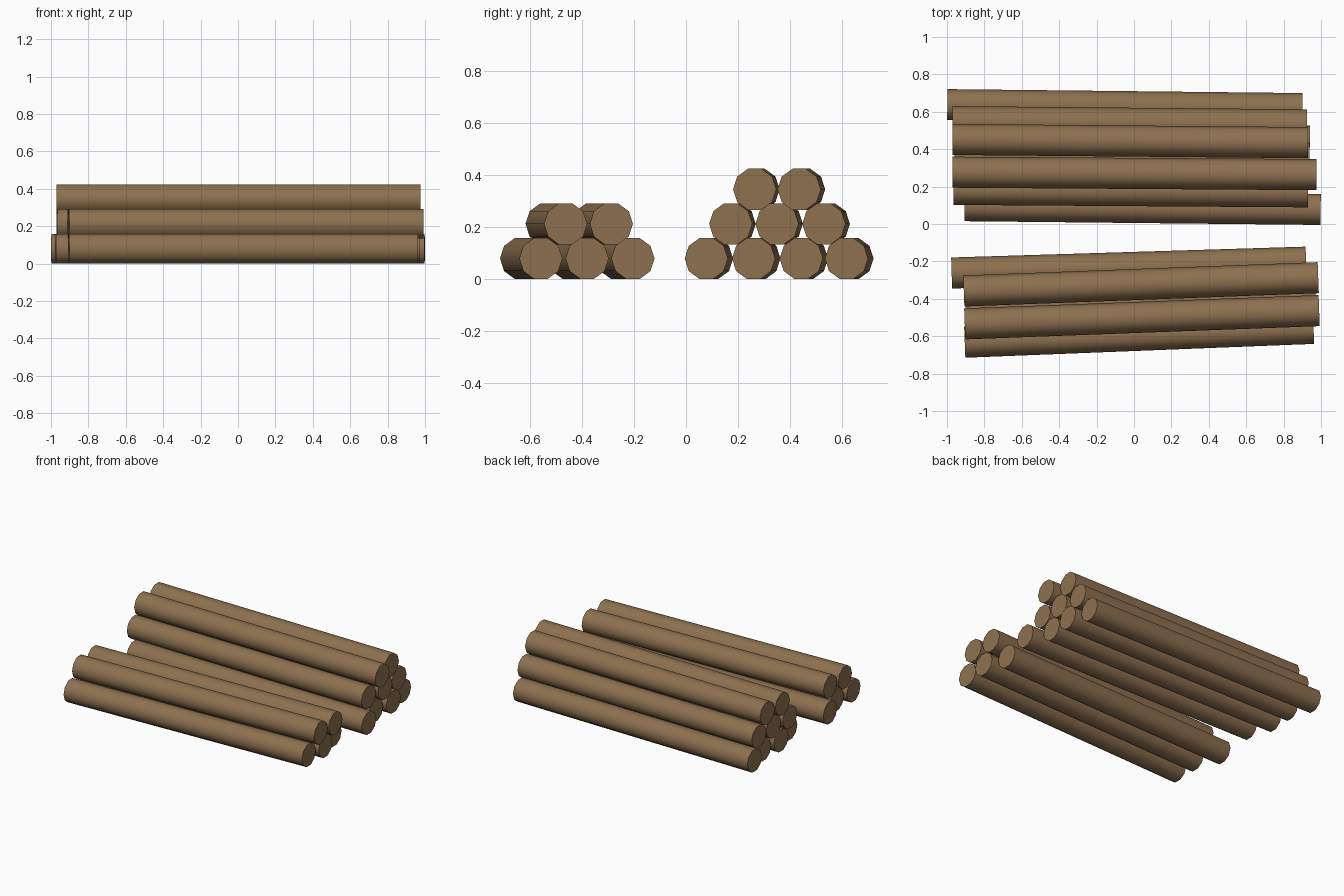
import bpy
import math
from mathutils import Vector

cube = bpy.data.objects.get("Cube")
if cube:
    bpy.data.objects.remove(cube, do_unlink=True)

# One bark-brown colour for everything
wood = bpy.data.materials.new("brown_wood")
wood.use_nodes = True
color = (0.27, 0.165, 0.08, 1.0)
wood.diffuse_color = color
wood.node_tree.nodes["Principled BSDF"].inputs["Base Color"].default_value = color

RADIUS = 0.083
SIDES = 10
FLAT = RADIUS * math.cos(math.pi / SIDES)   # half height across the flats
TIERS = {"bottom": FLAT, "middle": 0.212, "top": 0.345}


def add_log(name, z, x0, y0, x1, y1):
    """Ten-sided log lying flat between two end points."""
    a, b = Vector((x0, y0, z)), Vector((x1, y1, z))
    axis = b - a
    bpy.ops.mesh.primitive_cylinder_add(
        vertices=SIDES, radius=RADIUS, depth=axis.length, location=(a + b) / 2,
        rotation=(0, math.pi / 2, math.atan2(axis.y, axis.x)))
    log = bpy.context.object
    log.name = name
    log.data.materials.append(wood)
    bpy.ops.object.shade_smooth_by_angle(angle=math.radians(50))


# Each log: left end x, y and right end x, y
front_pile = {
    "bottom": [(-0.905, -0.632, 0.96, -0.558),
               (-0.9, -0.448, 0.97, -0.38),
               (-0.975, -0.262, 0.92, -0.204)],
    "middle": [(-0.905, -0.534, 0.99, -0.463),
               (-0.91, -0.358, 0.985, -0.287)],
}
back_pile = {
    "bottom": [(-0.905, 0.098, 0.998, 0.078),
               (-0.96, 0.28, 0.925, 0.26),
               (-0.95, 0.463, 0.94, 0.443),
               (-0.998, 0.638, 0.9, 0.617)],
    "middle": [(-0.965, 0.185, 0.93, 0.172),
               (-0.96, 0.366, 0.937, 0.35),
               (-0.97, 0.547, 0.925, 0.53)],
    "top": [(-0.97, 0.277, 0.975, 0.264),
            (-0.97, 0.452, 0.93, 0.435)],
}

# Two stacked piles
for pile_name, pile in (("front", front_pile), ("back", back_pile)):
    for tier, logs in pile.items():
        for i, ends in enumerate(logs, 1):
            add_log(f"{pile_name}_pile_{tier}_log_{i}", TIERS[tier], *ends)
